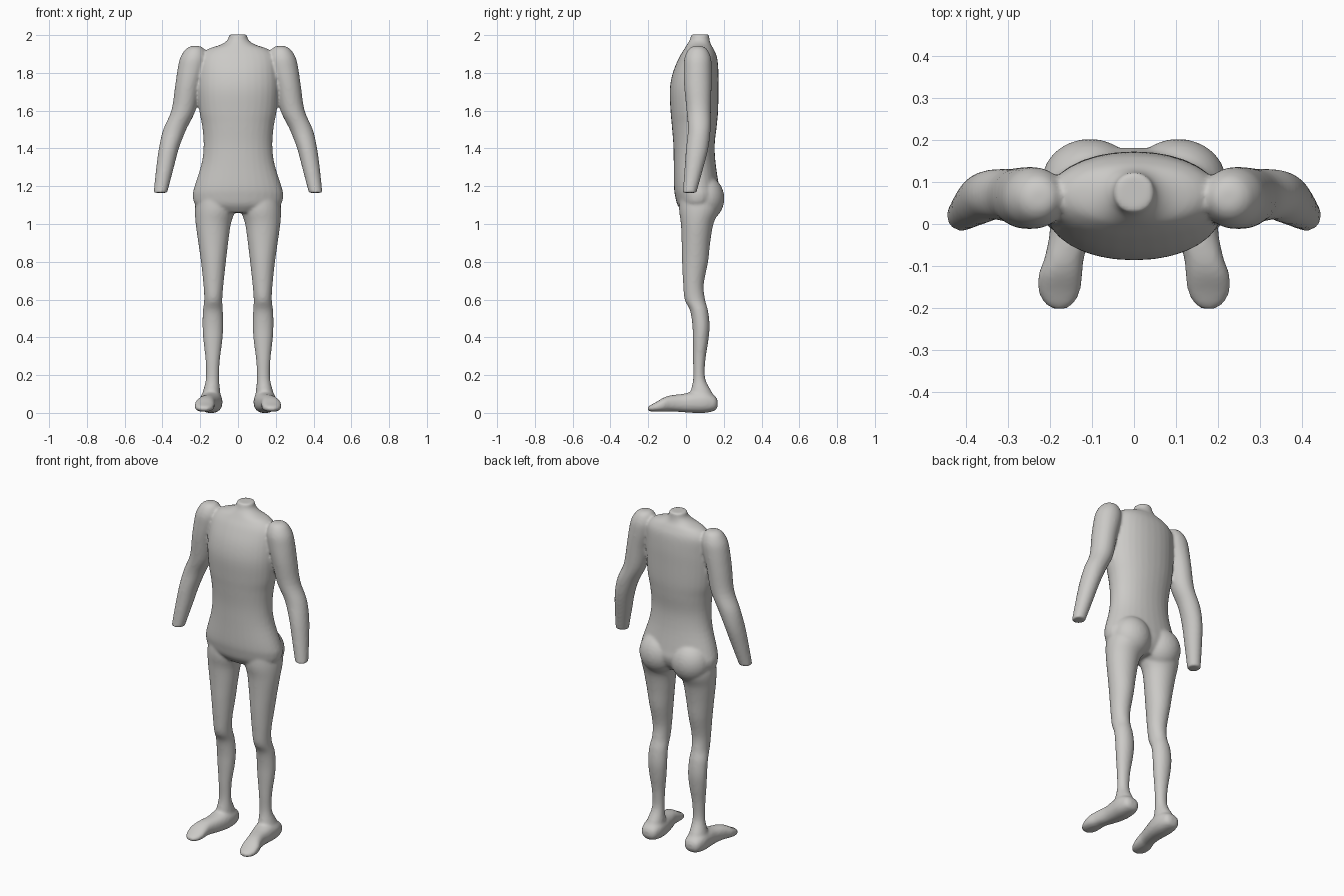
import bpy, bmesh, math
from mathutils import Matrix, Vector

default_cube = bpy.data.objects.get("Cube")
if default_cube:
    bpy.data.objects.remove(default_cube, do_unlink=True)

SEGMENTS = 32
STEPS = 4


def smooth_sections(sections):
    """Fill in extra cross-sections along a soft curve through the given ones."""
    rows = [Vector(row) for row in sections]
    result = []
    for i in range(len(rows) - 1):
        before, start = rows[max(i - 1, 0)], rows[i]
        end, after = rows[i + 1], rows[min(i + 2, len(rows) - 1)]
        for step in range(STEPS):
            t = step / STEPS
            tangent_in, tangent_out = (end - before) / 2, (after - start) / 2
            result.append(start * (2 * t**3 - 3 * t**2 + 1) + tangent_in * (t**3 - 2 * t**2 + t)
                          + end * (3 * t**2 - 2 * t**3) + tangent_out * (t**3 - t**2))
    return result + [rows[-1]]


def loft(bm, sections, side=1, along_z=True, power=1.0):
    """Closed tube from sections of (position, centre x, half width, low, high)."""
    rings = []
    for position, centre, half, low, high in smooth_sections(sections):
        ring = []
        for k in range(SEGMENTS):
            angle = math.tau * k / SEGMENTS
            c, s = math.cos(angle), math.sin(angle)
            x = side * (centre + half * math.copysign(abs(c) ** power, c))
            other = (low + high) / 2 + (high - low) / 2 * math.copysign(abs(s) ** power, s)
            ring.append(bm.verts.new((x, other, position) if along_z else (x, position, other)))
        rings.append(ring)
    faces = [bm.faces.new(rings[0]), bm.faces.new(rings[-1])]
    for lower, upper in zip(rings, rings[1:]):
        for k in range(SEGMENTS):
            n = (k + 1) % SEGMENTS
            faces.append(bm.faces.new((lower[k], lower[n], upper[n], upper[k])))
    bmesh.ops.recalc_face_normals(bm, faces=faces)


# Section tables: position, centre x, half width, low edge, high edge
torso = [
    (2.004, 0, .047, .028, .122),
    (1.975, 0, .055, .02, .125),
    (1.95, 0, .09, .005, .132),
    (1.925, 0, .16, -.01, .147),
    (1.88, 0, .2, -.037, .165),
    (1.80, 0, .21, -.07, .172),
    (1.71, 0, .213, -.086, .172),
    (1.6, 0, .205, -.082, .17),
    (1.52, 0, .19, -.075, .163),
    (1.42, 0, .182, -.067, .152),
    (1.32, 0, .193, -.065, .157),
    (1.2, 0, .23, -.064, .175),
    (1.15, 0, .24, -.058, .182),
    (1.1, 0, .222, -.045, .165),
    (1.06, 0, .13, -.015, .13),
]
arm = [
    (1.942, .225, .025, .04, .085),
    (1.925, .228, .05, .013, .112),
    (1.88, .234, .072, -.008, .132),
    (1.82, .245, .075, -.012, .136),
    (1.73, .265, .068, -.01, .135),
    (1.6, .289, .064, .003, .132),
    (1.5, .335, .061, .01, .13),
    (1.4, .366, .053, .0, .118),
    (1.29, .388, .046, -.008, .09),
    (1.165, .411, .036, -.017, .055),
]
leg = [
    (1.17, .125, .09, -.03, .16),
    (1.08, .122, .106, -.037, .175),
    (1.0, .131, .093, -.027, .145),
    (.9, .131, .079, -.023, .128),
    (.8, .13, .066, -.021, .117),
    (.68, .13, .053, -.015, .094),
    (.6, .131, .048, -.007, .101),
    (.54, .133, .053, .022, .117),
    (.46, .133, .055, .034, .125),
    (.38, .133, .05, .036, .118),
    (.28, .134, .038, .037, .103),
    (.18, .135, .035, .038, .102),
    (.1, .141, .048, .022, .142),
    (.05, .143, .05, .02, .15),
]
foot = [
    (.168, .143, .022, .035, .065),
    (.152, .143, .046, .012, .09),
    (.1, .143, .06, 0, .115),
    (.04, .144, .058, 0, .112),
    (-.02, .151, .05, .004, .1),
    (-.08, .166, .047, .008, .093),
    (-.12, .175, .052, .006, .08),
    (-.16, .178, .05, .006, .056),
    (-.19, .178, .034, .008, .04),
    (-.203, .178, .016, .015, .03),
]

bm = bmesh.new()
loft(bm, torso, power=.95)

# Paired limbs, feet and buttocks
for side in (1, -1):
    loft(bm, arm, side)
    loft(bm, leg, side)
    loft(bm, foot, side, along_z=False, power=.85)
    place = Matrix.Translation((side * .105, .1, 1.135)) @ Matrix.Diagonal((.115, .103, .12, 1))
    bmesh.ops.create_uvsphere(bm, u_segments=SEGMENTS, v_segments=SEGMENTS // 2,
                              radius=1, matrix=place)

mesh = bpy.data.meshes.new("body")
bm.to_mesh(mesh)
bm.free()
body = bpy.data.objects.new("body", mesh)
bpy.context.collection.objects.link(body)

# Single plain colour
clay = bpy.data.materials.new("warm grey clay")
clay.use_nodes = True
colour = (.6, .59, .57, 1)
clay.diffuse_color = colour
shader = next(n for n in clay.node_tree.nodes if n.type == "BSDF_PRINCIPLED")
shader.inputs["Base Color"].default_value = colour
mesh.materials.append(clay)

# Fuse the parts into one skin and soften the joints
fuse = body.modifiers.new("fuse", "REMESH")
fuse.mode = "VOXEL"
fuse.voxel_size = .008
fuse.use_smooth_shade = True
soften = body.modifiers.new("soften", "SMOOTH")
soften.factor = .5
soften.iterations = 6
mesh.polygons.foreach_set("use_smooth", [True] * len(mesh.polygons))
